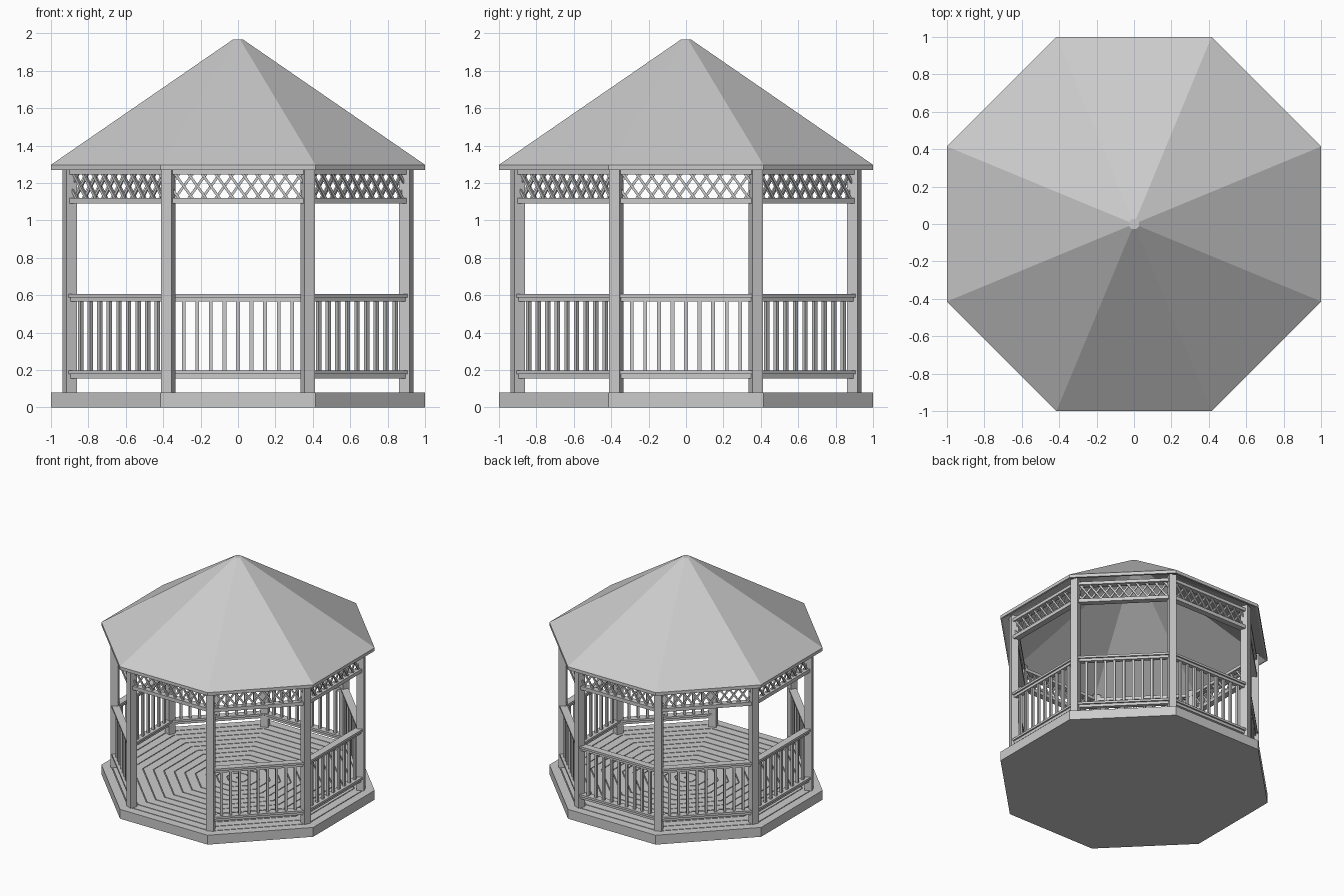
import bpy, bmesh
from math import pi, cos, sin, tan, radians, atan2, hypot
from mathutils import Matrix

if "Cube" in bpy.data.objects:
    bpy.data.objects.remove(bpy.data.objects["Cube"])

T = tan(pi / 8)          # half side length of an octagon with apothem 1
D = 0.90                 # apothem of the post / railing octagon
H = D * T                # half distance between post centres


def add_object(name, bm, rot=0.0):
    bmesh.ops.recalc_face_normals(bm, faces=bm.faces[:])
    me = bpy.data.meshes.new(name)
    bm.to_mesh(me)
    bm.free()
    return link(name, me, rot)


def link(name, me, rot=0.0):
    ob = bpy.data.objects.new(name, me)
    ob.rotation_euler[2] = rot
    bpy.context.collection.objects.link(ob)
    return ob


def box(bm, center, size, tilt=0.0):
    m = (Matrix.Translation(center) @ Matrix.Rotation(tilt, 4, 'Y')
         @ Matrix.Diagonal((*size, 1)))
    bmesh.ops.create_cube(bm, size=1, matrix=m)


def octagon(bm, apothem, z):
    r = apothem / cos(pi / 8)
    return [bm.verts.new((r * cos(pi / 8 + i * pi / 4), r * sin(pi / 8 + i * pi / 4), z))
            for i in range(8)]


def stack(bm, profile):
    # octagonal rings (apothem, z) joined by side faces, ends returned
    rings = [octagon(bm, a, z) for a, z in profile]
    for r0, r1 in zip(rings, rings[1:]):
        for i in range(8):
            j = (i + 1) % 8
            bm.faces.new((r0[i], r0[j], r1[j], r1[i]))
    bm.faces.new(rings[0])
    bm.faces.new(rings[-1])


def repeat(name, first, sides):
    for k in sides:
        link(name, first.data, k * pi / 4)


# base slab
bm = bmesh.new()
stack(bm, [(1, 0), (1, 0.072)])
add_object("base_slab", bm)

# deck boards, one wedge of parallel planks per side
bm = bmesh.new()
N, GAP = 13, 0.007
for i in range(N):
    y0, y1 = i / N + (GAP if i else 0.012), (i + 1) / N
    quad = [(-y0 * T, -y0), (y0 * T, -y0), (y1 * T, -y1), (-y1 * T, -y1)]
    lo = [bm.verts.new((x, y, 0.07)) for x, y in quad]
    hi = [bm.verts.new((x, y, 0.08)) for x, y in quad]
    bm.faces.new(hi)
    for a in range(4):
        b = (a + 1) % 4
        bm.faces.new((lo[a], lo[b], hi[b], hi[a]))
    bm.faces.new(lo[::-1])
repeat("deck_boards", add_object("deck_boards", bm), range(1, 8))

# corner posts
bm = bmesh.new()
box(bm, (0, -D / cos(pi / 8), 0.685), (0.06, 0.06, 1.23))
post = add_object("corner_post", bm, pi / 8)
for k in range(1, 8):
    link("corner_post", post.data, pi / 8 + k * pi / 4)

# railing on every side but the front
bm = bmesh.new()
box(bm, (0, -D, 0.597), (2 * H, 0.06, 0.018))
box(bm, (0, -D, 0.578), (2 * H, 0.035, 0.024))
box(bm, (0, -D, 0.187), (2 * H, 0.06, 0.018))
box(bm, (0, -D, 0.167), (2 * H, 0.035, 0.024))
for i in range(-4, 5):
    box(bm, (i * 0.0725, -D, 0.382), (0.02, 0.02, 0.38))
repeat("railing", add_object("railing", bm, pi / 4), range(2, 8))

# lattice frieze under the eaves on all sides
bm = bmesh.new()
box(bm, (0, -D, 1.105), (2 * H, 0.05, 0.03))
box(bm, (0, -D, 1.258), (2 * H, 0.05, 0.026))
Z0, Z1, STEP, LIM = 1.11, 1.255, 0.0725, 0.355
RUN = (Z1 - Z0) * 0.72
for s in (1, -1):
    for i in range(-6, 7):
        xa, xb = i * STEP - RUN / 2, i * STEP + RUN / 2
        ca, cb = max(xa, -LIM), min(xb, LIM)
        if cb - ca < 0.01:
            continue
        za = Z0 + (ca - xa) / RUN * (Z1 - Z0)
        zb = Z0 + (cb - xa) / RUN * (Z1 - Z0)
        box(bm, (s * (ca + cb) / 2, -D + s * 0.005, (za + zb) / 2),
            (hypot(cb - ca, zb - za), 0.01, 0.014), -s * atan2(zb - za, cb - ca))
repeat("lattice_frieze", add_object("lattice_frieze", bm), range(1, 8))

# hollow eight-sided roof with a small flat tip
bm = bmesh.new()
stack(bm, [(0.03, 1.935), (0.985, 1.27), (1, 1.27), (1, 1.297), (0.028, 1.966)])
add_object("roof", bm)
